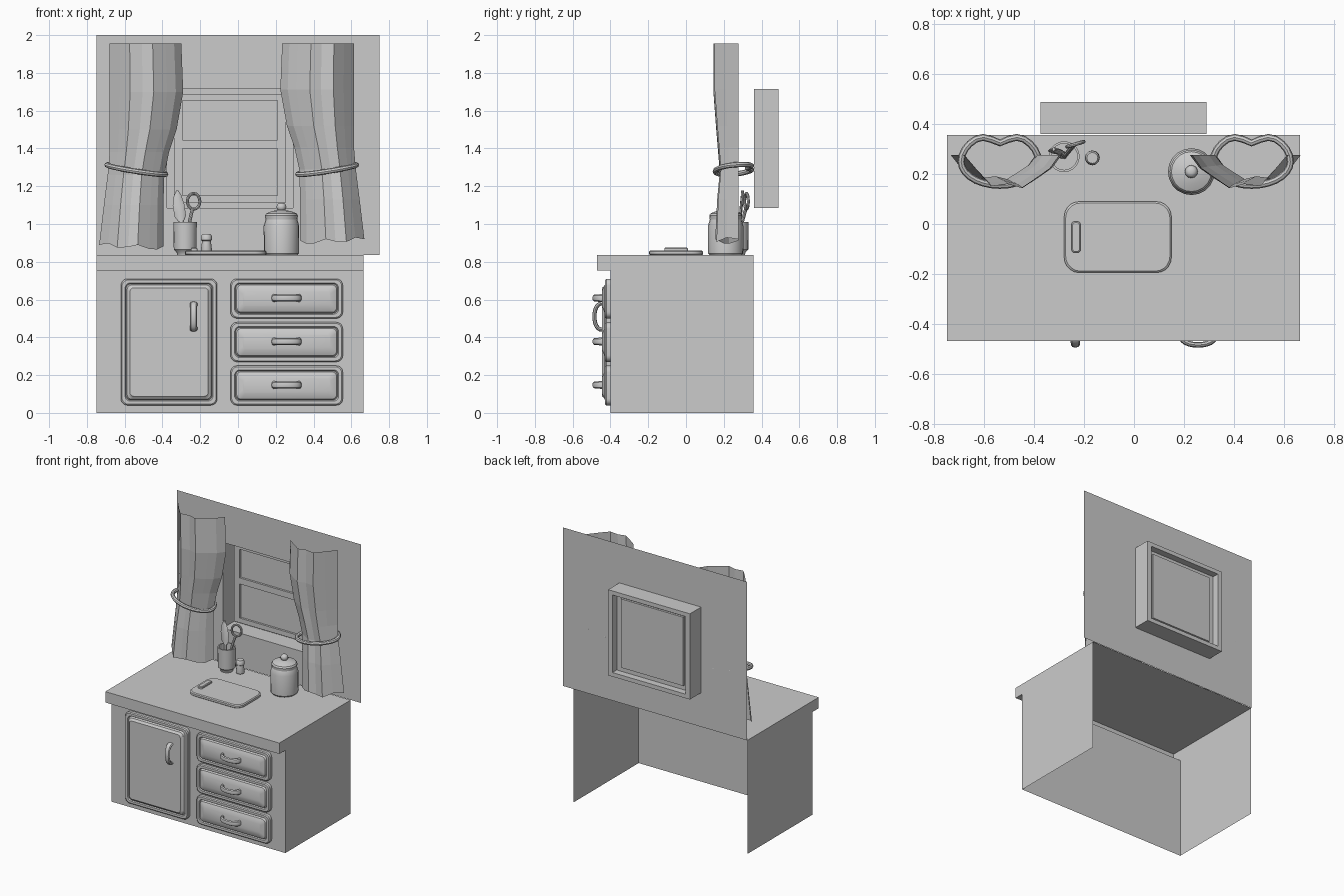
import bpy, bmesh, math
from mathutils import Vector

if "Cube" in bpy.data.objects:
    bpy.data.objects.remove(bpy.data.objects["Cube"])

GREY = (0.6, 0.6, 0.6, 1)
mat = bpy.data.materials.new("plain grey")
mat.use_nodes = True
mat.diffuse_color = GREY
mat.node_tree.nodes["Principled BSDF"].inputs["Base Color"].default_value = GREY


def loft(name, rings, closed=True, start=False, end=False, smooth=True):
    """Skin a list of equal-length point rings, with optional end caps."""
    bm = bmesh.new()
    vs = [[bm.verts.new(p) for p in r] for r in rings]
    n = len(vs[0])
    for a, b in zip(vs, vs[1:]):
        for i in range(n if closed else n - 1):
            j = (i + 1) % n
            bm.faces.new((a[i], a[j], b[j], b[i]))
    if start:
        bm.faces.new(vs[0][::-1])
    if end:
        bm.faces.new(vs[-1])
    bmesh.ops.recalc_face_normals(bm, faces=bm.faces)
    me = bpy.data.meshes.new(name)
    bm.to_mesh(me)
    bm.free()
    me.materials.append(mat)
    ob = bpy.data.objects.new(name, me)
    bpy.context.collection.objects.link(ob)
    if smooth:
        bpy.ops.object.select_all(action='DESELECT')
        ob.select_set(True)
        bpy.context.view_layer.objects.active = ob
        bpy.ops.object.shade_smooth_by_angle(angle=math.radians(35))
    return ob


def rounded(x0, x1, v0, v1, r, seg=5):
    """Rounded rectangle outline as 2D points."""
    pts = []
    corners = ((x1 - r, v1 - r), (x0 + r, v1 - r), (x0 + r, v0 + r), (x1 - r, v0 + r))
    for k, (cx, cv) in enumerate(corners):
        for s in range(seg + 1):
            a = math.pi / 2 * (k + s / seg)
            pts.append((cx + r * math.cos(a), cv + r * math.sin(a)))
    return pts


def rect(x0, x1, z0, z1, y):
    return [(x0, y, z0), (x1, y, z0), (x1, y, z1), (x0, y, z1)]


def lathe(name, cx, cy, profile, n=20):
    rings = [[(cx + r * math.cos(2 * math.pi * i / n), cy + r * math.sin(2 * math.pi * i / n), z)
              for i in range(n)] for r, z in profile]
    return loft(name, rings, start=True, end=True)


def tube(name, path, rad, wide=None, side=(1, 0, 0), closed=False, n=8):
    """Sweep an ellipse along a path; wide is its half-width along side."""
    pts = [Vector(p) for p in path]
    rings, m = [], len(pts)
    for i, p in enumerate(pts):
        a = pts[(i - 1) % m] if closed or i else p
        b = pts[(i + 1) % m] if closed or i < m - 1 else p
        t = (b - a).normalized()
        s = Vector(side)
        s = (s - t * s.dot(t)).normalized()
        u = t.cross(s)
        w = wide[i] if isinstance(wide, list) else (wide or rad)
        rings.append([p + s * w * math.cos(2 * math.pi * k / n) + u * rad * math.sin(2 * math.pi * k / n)
                      for k in range(n)])
    if closed:
        rings.append(rings[0])
    ob = loft(name, rings, start=not closed, end=not closed)
    return ob


# Cabinet shell, open at back and bottom, with a counter lip
section = [(-0.40, 0), (-0.40, 0.755), (-0.47, 0.755), (-0.47, 0.835), (0.357, 0.835)]
X0, X1 = -0.75, 0.665
loft("cabinet_and_counter", [[(x, y, z) for y, z in section] for x in (X0, X1)], closed=False, smooth=False)
for name, x in (("right_side", X0), ("left_side", X1)):
    loft(name, [[(x, y, z) for y, z in section + [(0.357, 0)]]], closed=False, end=True, smooth=False)

# Wall sheet with a boxed window recess
loft("wall_and_window", [
    rect(-0.75, 0.75, 0.835, 2.0, 0.36),
    rect(-0.375, 0.29, 1.085, 1.715, 0.36),
    rect(-0.375, 0.29, 1.085, 1.715, 0.49),
    rect(-0.34, 0.255, 1.115, 1.685, 0.49),
    rect(-0.34, 0.255, 1.115, 1.685, 0.44),
    rect(-0.295, 0.21, 1.15, 1.655, 0.44),
    rect(-0.295, 0.21, 1.15, 1.655, 0.455)], end=True, smooth=False)
loft("window_rail", [rect(-0.295, 0.21, 1.40, 1.445, y) for y in (0.455, 0.44)], end=True, smooth=False)


# Door and drawer fronts: plate, groove and raised bevelled panel
def front_panel(name, x0, x1, z0, z1, slope):
    steps = [(0, -0.40), (0, -0.422), (0.006, -0.428), (0.022, -0.428), (0.027, -0.420),
             (0.033, -0.432), (0.04, -0.435), (0.04 + slope, -0.445)]
    rings = []
    for d, y in steps:
        r = max(0.035 - d * 0.3, 0.01)
        rings.append([(x, y, z) for x, z in rounded(x0 + d, x1 - d, z0 + d, z1 - d, r)])
    loft(name, rings, end=True)


def handle(name, cx, cz, upright):
    path, wide = [], []
    for i in range(13):
        a = math.pi * i / 12
        u, y = -0.07 * math.cos(a), -0.437 - 0.048 * math.sin(a) ** 0.7
        path.append((cx, y, cz + u) if upright else (cx + u, y, cz))
        wide.append(0.021 - 0.003 * math.sin(a))
    tube(name, path, 0.011, wide, (1, 0, 0) if upright else (0, 0, 1))


front_panel("door", -0.62, -0.11, 0.04, 0.71, 0.008)
handle("door_handle", -0.235, 0.51, True)
for i, z in enumerate((0.04, 0.27, 0.50)):
    front_panel("drawer_%d" % (i + 1), -0.04, 0.555, z, z + 0.21, 0.025)
    handle("drawer_handle_%d" % (i + 1), 0.257, z + 0.108, False)

# Curtains: bowed sheets gathered at a tieback
#         z, outer edge, inner edge, front depth
levels = [(1.955, -0.68, -0.30, 0.145), (1.70, -0.68, -0.29, 0.145), (1.50, -0.68, -0.325, 0.16),
          (1.38, -0.68, -0.365, 0.17), (1.26, -0.69, -0.39, 0.18), (1.10, -0.71, -0.395, 0.165),
          (0.89, -0.735, -0.395, 0.155)]
bow = [(0, 1), (0.14, 0.5), (0.28, 0.05), (0.45, 0.12), (0.6, 0), (0.78, 0.35), (0.9, 0.6), (1, 1)]
AXIS = -0.033


def curtain(name, flip, lift):
    rings = []
    for k, (z, a, b, yf) in enumerate(levels):
        ring = []
        for i, (t, d) in enumerate(bow):
            x = a + (b - a) * t
            hem = (0.012 * math.sin(i * 2) - 0.02 * t) if k == len(levels) - 1 else 0
            zz = z + hem + lift * min(1, (1.955 - z) / 0.7)
            ring.append((2 * AXIS - x if flip else x, yf + (0.277 - yf) * d, zz))
        rings.append(ring)
    loft(name, rings, closed=False, smooth=False)


def tieback(name, flip):
    # Heart-shaped loop, higher on the outer side, pushed into the wall behind
    path = []
    for i in range(28):
        a = 2 * math.pi * i / 28
        x = 0.155 * math.cos(a)
        y = 0.25 + 0.115 * math.sin(a)
        if math.sin(a) > 0:
            y -= 0.04 * max(0, 1 - abs(x) / 0.08)
        else:
            y += 0.02 * math.sin(a) * -1
        z = 1.288 - 0.16 * x + 0.1 * (y - 0.25)
        x -= 0.538
        path.append((2 * AXIS - x if flip else x, y, z))
    tube(name, path, 0.014, side=(0, 0, 1), closed=True)


curtain("right_curtain", False, 0)
curtain("left_curtain", True, 0.03)
tieback("right_tieback", False)
tieback("left_tieback", True)

# Chopping board with raised grip
board = [(0.006, 0.835), (0, 0.84), (0, 0.854), (0.006, 0.86)]
loft("chopping_board", [[(x, y, z) for x, y in rounded(-0.28 + d, 0.15 - d, -0.195 + d, 0.09 - d, 0.06)]
                        for d, z in board], end=True)
loft("board_grip", [[(x, y, z) for x, y in rounded(-0.25 + d, -0.215 - d, -0.115 + d, 0.01 - d, 0.011)]
                    for d, z in ((0, 0.858), (0, 0.87), (0.004, 0.875))], end=True)

# Lidded canister
lathe("canister", 0.23, 0.21, [(0.085, 0.835), (0.093, 0.845), (0.094, 0.99), (0.085, 1.02), (0.08, 1.03)])
lathe("canister_lid", 0.23, 0.21, [(0.085, 1.025), (0.087, 1.045), (0.08, 1.056), (0.05, 1.068), (0.012, 1.075)])
lathe("lid_knob", 0.23, 0.21, [(0.006 + 0.02 * math.sin(math.pi * i / 8), 1.068 + 0.022 * (1 - math.cos(math.pi * i / 8)))
                               for i in range(9)], 12)

# Utensil pot, utensils and shaker
lathe("utensil_pot", -0.28, 0.27, [(0.042, 0.835), (0.045, 0.85), (0.06, 0.865), (0.062, 1.01), (0.053, 1.01), (0.053, 0.88)])
tube("spatula", [(-0.29, 0.27, 0.88), (-0.30, 0.285, 1.01), (-0.305, 0.288, 1.04), (-0.315, 0.293, 1.10),
                 (-0.32, 0.298, 1.15), (-0.322, 0.30, 1.178)], 0.008, [0.01, 0.012, 0.03, 0.031, 0.02, 0.005])
tube("ladle_handle", [(-0.28, 0.27, 0.88), (-0.255, 0.30, 1.02), (-0.24, 0.318, 1.085)], 0.009)
tube("ladle_ring", [(-0.235 + 0.033 * math.cos(math.pi * i / 8), 0.32 + 0.01 * math.cos(math.pi * i / 8),
                     1.12 + 0.042 * math.sin(math.pi * i / 8)) for i in range(16)], 0.008, side=(0, 1, 0), closed=True)
lathe("shaker", -0.167, 0.265, [(0.028, 0.85), (0.03, 0.86), (0.023, 0.91), (0.029, 0.915), (0.029, 0.935), (0.022, 0.946)], 12)
